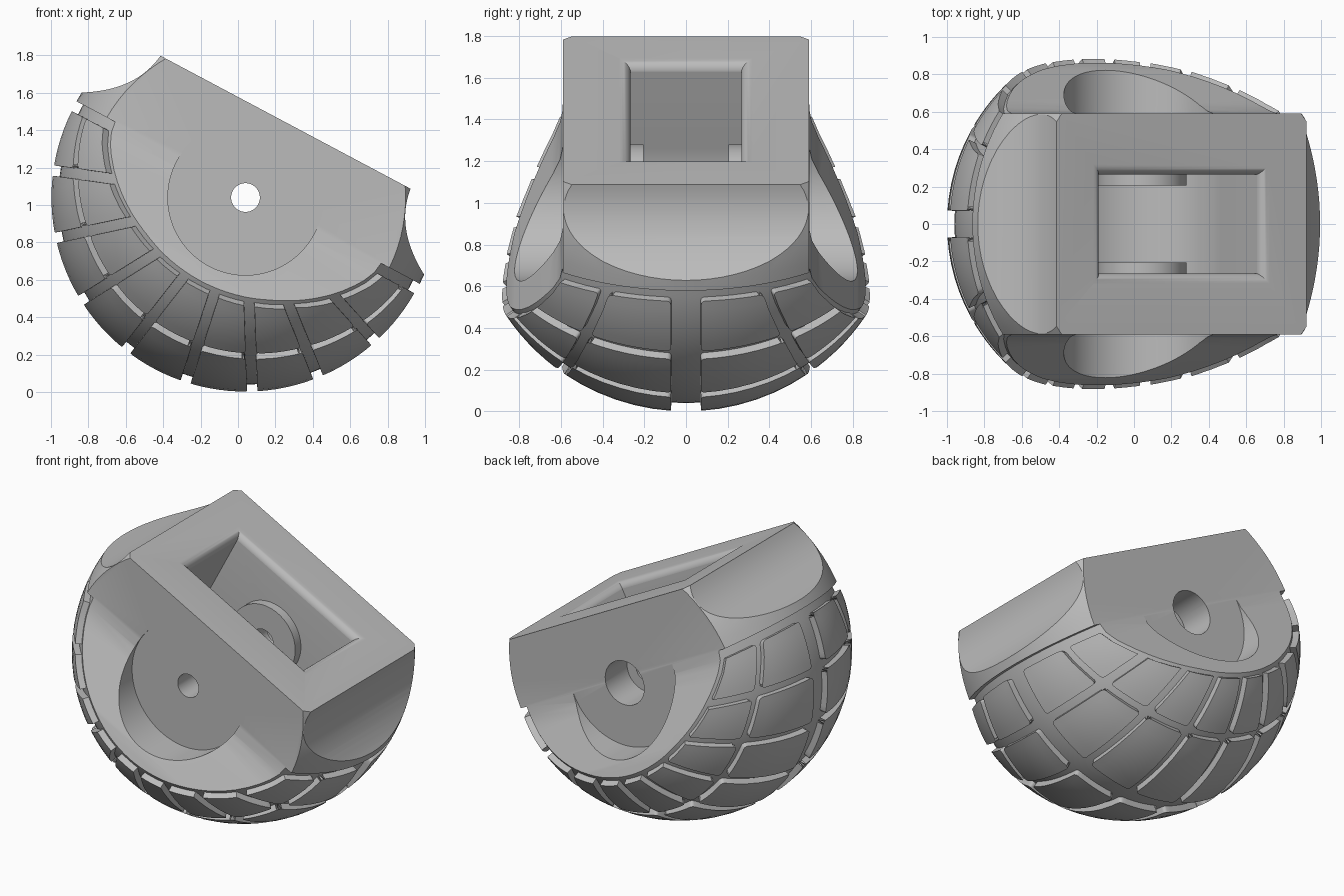
import bpy, bmesh
from math import sin, cos, pi, radians, asin, sqrt
from mathutils import Matrix

if "Cube" in bpy.data.objects:
    bpy.data.objects.remove(bpy.data.objects["Cube"])

# Parts are built level around the axle, then tilted into place
PLACE = Matrix.Translation((0.04, 0, 1.04)) @ Matrix.Rotation(radians(28), 4, 'Y')
R, CORE = 1.04, 1.0
TOP, WIDTH, BAND = 0.456, 0.59, 0.03
AXLE, CUP, RECESS = 0.077, 0.145, 0.415

grey = bpy.data.materials.new("grey plastic")
grey.use_nodes = True
grey.diffuse_color = (0.5, 0.5, 0.5, 1)
grey.node_tree.nodes["Principled BSDF"].inputs["Base Color"].default_value = (0.5, 0.5, 0.5, 1)


def make(name, bm):
    bmesh.ops.recalc_face_normals(bm, faces=bm.faces)
    mesh = bpy.data.meshes.new(name)
    bm.to_mesh(mesh)
    bm.free()
    mesh.materials.append(grey)
    obj = bpy.data.objects.new(name, mesh)
    bpy.context.collection.objects.link(obj)
    return obj


def loft(name, rings):
    bm = bmesh.new()
    loops = [[bm.verts.new(p) for p in ring] for ring in rings]
    n = len(loops[0])
    for a, b in zip(loops, loops[1:]):
        for i in range(n):
            j = (i + 1) % n
            bm.faces.new((a[i], a[j], b[j], b[i]))
    bm.faces.new(loops[0])
    bm.faces.new(loops[-1])
    return make(name, bm)


def prism_y(name, pts, lo, hi):
    return loft(name, [[(x, y, z) for x, z in pts] for y in (lo, hi)])


def circle(r, n=64):
    return [(r * cos(2 * pi * i / n), r * sin(2 * pi * i / n)) for i in range(n)]


def cut(obj, tool, operation='DIFFERENCE'):
    mod = obj.modifiers.new("cut", 'BOOLEAN')
    mod.operation, mod.object, mod.solver = operation, tool, 'EXACT'
    bpy.context.view_layer.objects.active = obj
    bpy.ops.object.modifier_apply(modifier=mod.name)
    bpy.data.objects.remove(tool)


def finish(obj, angle=30):
    obj.data.transform(PLACE)
    bpy.ops.object.select_all(action='DESELECT')
    obj.select_set(True)
    bpy.context.view_layer.objects.active = obj
    bpy.ops.object.shade_smooth_by_angle(angle=radians(angle))


# Half width of the body at each height: upright flank, then flaring outward
FLANK = [(0.6, WIDTH), (0.04, WIDTH), (-0.03, 0.604), (-0.1, 0.637),
         (-0.42, 0.825), (-0.56, 0.885), (-1.2, 1.15)]


def half_width(h):
    for (h0, w0), (h1, w1) in zip(FLANK, FLANK[1:]):
        if h >= h1:
            return w0 + (w1 - w0) * (h0 - h) / (h0 - h1)
    return FLANK[-1][1]


# Body: a spun ball with a raised band at its upper half
bm = bmesh.new()
seam, edge = asin(BAND / CORE), asin(BAND / R)
arc = [(CORE, -pi / 2 + (seam + pi / 2) * i / 28) for i in range(29)]
arc += [(R, edge + (pi / 2 - edge) * i / 28) for i in range(29)]
verts = [bm.verts.new((r * cos(a), 0, r * sin(a))) for r, a in arc]
edges = [bm.edges.new(pair) for pair in zip(verts, verts[1:])]
bmesh.ops.spin(bm, geom=verts + edges, cent=(0, 0, 0), axis=(0, 0, 1),
               angle=2 * pi, steps=112, use_duplicate=False)
bmesh.ops.remove_doubles(bm, verts=bm.verts, dist=0.0005)
body = make("foot_body", bm)

# Trim to the flank section and the flat top
section = [(w, min(h, TOP)) for h, w in FLANK]
section += [(-w, h) for w, h in reversed(section)]
cut(body, loft("trim", [[(x, w, h) for w, h in section] for x in (-1.2, 1.2)]), 'INTERSECT')

# Concave scoops at toe and heel
p0, p1, p2 = (0.757, TOP), (0.784, 0.23), (1.036, 0.085)
scoop = [(0.757, 0.7)]
for i in range(17):
    t = i / 16
    scoop.append(tuple((1 - t) ** 2 * a + 2 * t * (1 - t) * b + t * t * c
                       for a, b, c in zip(p0, p1, p2)))
scoop += [(1.3, 0.02), (1.3, 0.7)]
for s in (1, -1):
    cut(body, prism_y("scoop", [(s * x, z) for x, z in scoop], -1, 1))

# Round-bottomed socket with a softened rim
LONG, WIDE, SOFT = 0.48, 0.265, 0.055
bowl = [(-LONG, 0.7)] + [(-LONG * cos(pi * i / 40), -LONG * sin(pi * i / 40)) for i in range(41)]
cut(body, prism_y("socket", bowl + [(LONG, 0.7)], -WIDE, WIDE))
rim = []
for i in range(9):
    a = pi / 2 * i / 8
    out, z = SOFT * (1 - sin(a)) - 0.001, TOP - SOFT * (1 - cos(a))
    x, y = LONG + out, WIDE + out
    rim.append([(x, y, z), (-x, y, z), (-x, -y, z), (x, -y, z)])
rim.insert(0, [(x, y, TOP + 0.1) for x, y, z in rim[0]])
cut(body, loft("rim", rim))

# Round flank recesses, axle bore and counterbore
cut(body, prism_y("recess", circle(RECESS, 96), -1.2, -WIDTH + 0.006))
cut(body, prism_y("recess", circle(RECESS, 96), WIDTH + 0.002, 1.2))
cut(body, prism_y("bore", circle(AXLE, 48), -1, 1))
cut(body, prism_y("counterbore", circle(CUP, 48), 0.36, 1))
finish(body)

# Bosses inside the socket
for s, side in ((1, "left"), (-1, "right")):
    boss = prism_y(side + "_boss", circle(0.24), s * 0.205, s * (WIDE + 0.01))
    cut(boss, prism_y("bore", circle(AXLE, 48), -1, 1))
    finish(boss)


# Tread: nine rows, each with an inner and an outer block per side
def limit(phi):
    lat = radians(30)
    while lat < radians(62) and R * sin(lat) < half_width(-R * cos(lat) * cos(phi)):
        lat += radians(0.1)
    return lat


def on_ball(r, phi, lat, s):
    return (r * cos(lat) * sin(phi), s * r * sin(lat), -r * cos(lat) * cos(phi))


def block(bm, phi, outer, s, n=6):
    top, low = {}, {}
    for i in range(n + 1):
        u = 2 * i / n - 1
        hi = limit(phi + u * radians(8))
        split = 0.63 * hi
        a, b = (split + 0.025, hi) if outer else (radians(4), split - 0.025)
        for j in range(n + 1):
            lat = a + (b - a) * j / n
            p = phi + u * (radians(10) - 0.027 / cos(lat))
            top[i, j] = bm.verts.new(on_ball(R, p, lat, s))
            if i in (0, n) or j in (0, n):
                low[i, j] = bm.verts.new(on_ball(0.965, p, lat, s))
    for i in range(n):
        for j in range(n):
            bm.faces.new((top[i, j], top[i + 1, j], top[i + 1, j + 1], top[i, j + 1]))
        for e in (0, n):
            for p, q in (((i, e), (i + 1, e)), ((e, i), (e, i + 1))):
                bm.faces.new((top[p], top[q], low[q], low[p]))
    ends = (0, n) if not outer else (0,)
    return [bm.edges.get((top[i, j], low[i, j])) for i in (0, n) for j in ends]


for s, side in ((1, "left"), (-1, "right")):
    for outer in (False, True):
        bm = bmesh.new()
        corners = []
        for k in range(-4, 5):
            corners += block(bm, radians(20 * k), outer, s)
        bmesh.ops.bevel(bm, geom=corners, offset=0.02, segments=3,
                        profile=0.5, affect='EDGES')
        finish(make(side + ("_outer" if outer else "_inner") + "_tread", bm), 40)
